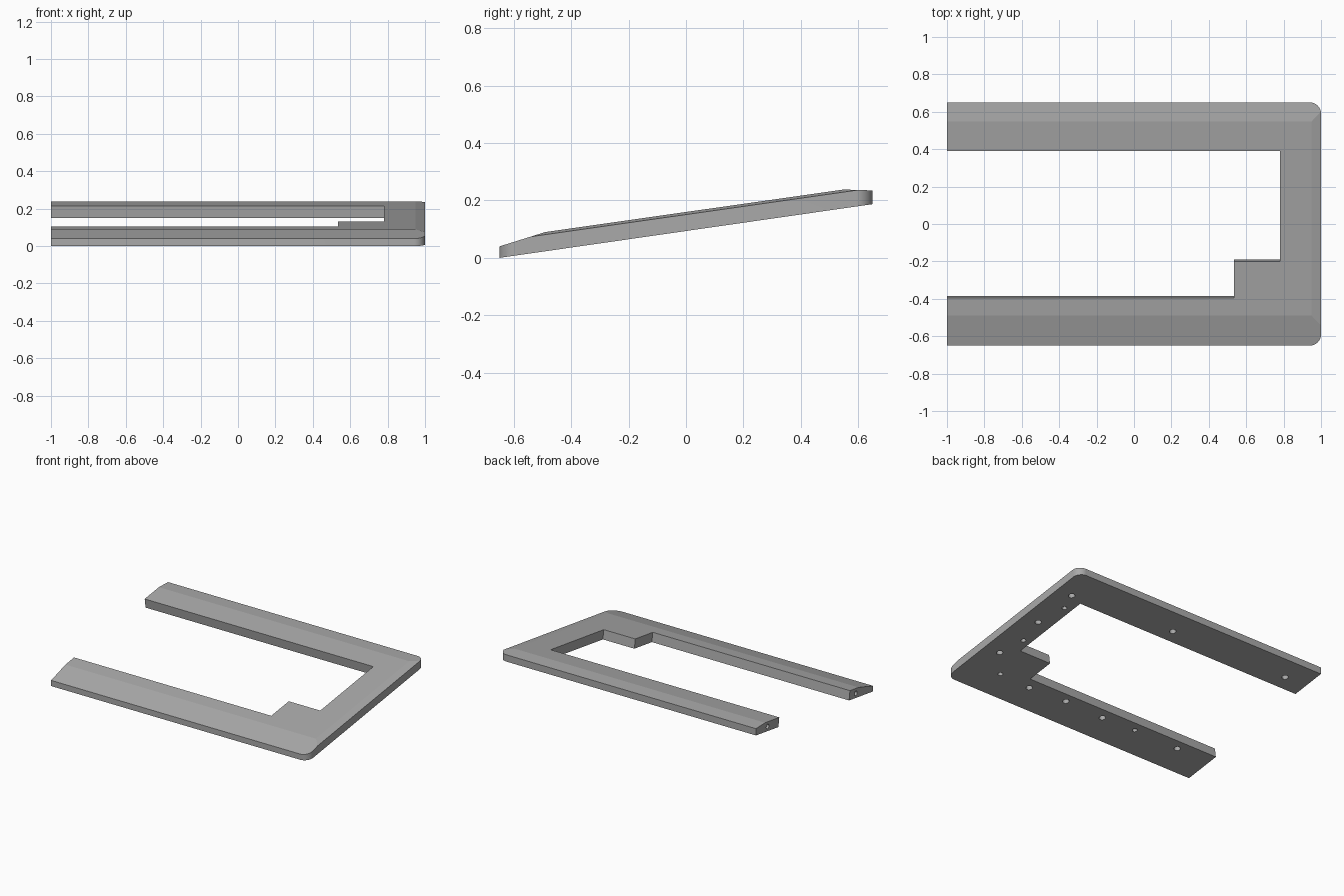
import bpy, bmesh, math
from mathutils import Vector, Matrix

cube = bpy.data.objects.get("Cube")
if cube:
    bpy.data.objects.remove(cube, do_unlink=True)

SLOPE = 0.144
UP = Vector((0, -SLOPE, 1)).normalized()      # normal of the tilted base
TILT = Matrix.Rotation(math.atan(SLOPE), 4, 'X')

grey = bpy.data.materials.new("matte_grey")
grey.use_nodes = True
colour = (0.4, 0.4, 0.4, 1)
grey.diffuse_color = colour
grey.node_tree.nodes["Principled BSDF"].inputs["Base Color"].default_value = colour


def base_point(x, y):
    """Point on the tilted underside."""
    return Vector((x, y, SLOPE * (y + 0.65)))


def make_object(name, bm):
    bmesh.ops.recalc_face_normals(bm, faces=bm.faces)
    mesh = bpy.data.meshes.new(name)
    bm.to_mesh(mesh)
    bm.free()
    mesh.materials.append(grey)
    obj = bpy.data.objects.new(name, mesh)
    bpy.context.collection.objects.link(obj)
    return obj


def cut_away(target, cutter):
    cutter.hide_render = True
    mod = target.modifiers.new("cut", 'BOOLEAN')
    mod.object = cutter
    mod.operation = 'DIFFERENCE'
    mod.solver = 'EXACT'
    bpy.context.view_layer.objects.active = target
    bpy.ops.object.modifier_apply(modifier=mod.name)
    bpy.data.objects.remove(cutter, do_unlink=True)


# Frame blank: block with two rounded corners, trimmed by sloping planes
bm = bmesh.new()
bmesh.ops.create_cube(bm, size=1, matrix=Matrix.Diagonal((2, 1.3, 2, 1)))
corners = [e for e in bm.edges
           if all(v.co.x > 0.9 for v in e.verts)
           and abs(e.verts[0].co.y - e.verts[1].co.y) < 0.01]
bmesh.ops.bevel(bm, geom=corners, offset=0.06, offset_type='OFFSET',
                segments=14, profile=0.5, affect='EDGES')
trims = [
    ((0, -0.65, 0), (0, SLOPE, -1)),              # underside
    ((0, -0.49, 0.09), (0, -0.1425, 1)),          # main top
    ((0, -0.65, 0.04), (0, -0.3125, 1)),          # front slope
    ((0, 0.55, 0.238), (0, 0.03, 1)),             # back slope
    ((0.95, -0.49, 0.09), (0.18, -0.1425, 1)),    # side slope
]
for point, normal in trims:
    res = bmesh.ops.bisect_plane(bm, geom=bm.verts[:] + bm.edges[:] + bm.faces[:],
                                 dist=1e-5, plane_co=point, plane_no=normal,
                                 clear_outer=True)
    rim = [g for g in res["geom_cut"] if isinstance(g, bmesh.types.BMEdge)]
    bmesh.ops.edgeloop_fill(bm, edges=rim)
frame = make_object("case_frame", bm)

# Stepped opening, cut square to the tilted base
outline = [(-1.3, -0.385), (0.535, -0.385), (0.535, -0.19),
           (0.78, -0.19), (0.78, 0.4), (-1.3, 0.4)]
bm = bmesh.new()
floor = bm.faces.new([bm.verts.new(base_point(x, y) - UP * 0.1) for x, y in outline])
res = bmesh.ops.extrude_face_region(bm, geom=[floor])
bmesh.ops.translate(bm, vec=UP * 0.3,
                    verts=[g for g in res["geom"] if isinstance(g, bmesh.types.BMVert)])
cut_away(frame, make_object("opening_cutter", bm))

# Blind screw holes in the underside and peg holes in the arm ends
large = [(0.88, 0.435), (0.88, 0.105), (0.88, -0.275), (0.48, -0.46),
         (0.19, -0.445), (-0.12, -0.455), (-0.735, -0.45), (0.09, 0.49), (-0.83, 0.5)]
small = [(0.835, 0.31), (0.835, -0.095), (0.73, -0.447), (-0.38, -0.445)]
bm = bmesh.new()


def add_hole(centre, radius, depth, turn):
    bmesh.ops.create_cone(bm, cap_ends=True, segments=20, radius1=radius,
                          radius2=radius, depth=depth,
                          matrix=Matrix.Translation(centre) @ turn)


for spots, radius in ((large, 0.021), (small, 0.016)):
    for x, y in spots:
        add_hole(base_point(x, y), radius, 0.08, TILT)
for y in (-0.455, 0.525):
    add_hole(base_point(-1, y) + UP * 0.032, 0.016, 0.16,
             Matrix.Rotation(math.pi / 2, 4, 'Y'))
cut_away(frame, make_object("hole_cutter", bm))

# Smooth the rounded corners and holes, keep the slopes crisp
bpy.ops.object.select_all(action='DESELECT')
frame.select_set(True)
bpy.context.view_layer.objects.active = frame
bpy.ops.object.shade_smooth_by_angle(angle=math.radians(8))
